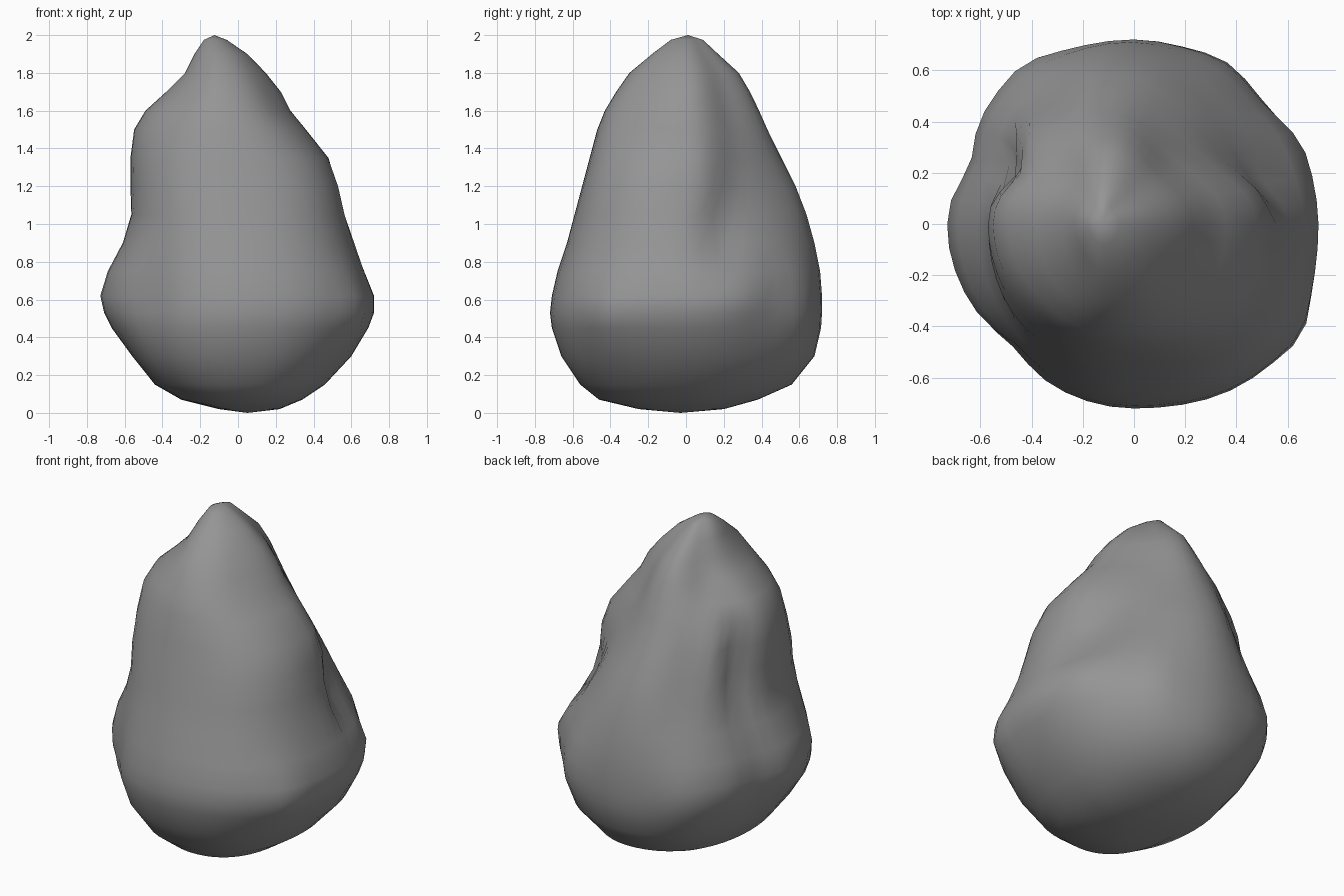
import bpy, bmesh, math
from mathutils import Vector

if "Cube" in bpy.data.objects:
    bpy.data.objects.remove(bpy.data.objects["Cube"], do_unlink=True)

SEGMENTS = 48

# Height, then left-most x, right-most x, front y and back y of each ring
LEVELS = [
    (.02, -.1, .22, -.25, .2), (.07, -.3, .34, -.46, .38),
    (.15, -.44, .46, -.56, .56), (.3, -.56, .6, -.66, .68),
    (.45, -.67, .69, -.71, .715), (.53, -.71, .72, -.72, .72),
    (.62, -.73, .72, -.71, .72), (.75, -.69, .67, -.68, .71),
    (.9, -.61, .62, -.63, .68), (1.05, -.565, .575, -.59, .64),
    (1.2, -.57, .54, -.55, .59), (1.35, -.57, .48, -.51, .52),
    (1.5, -.55, .36, -.47, .44), (1.6, -.49, .28, -.43, .39),
    (1.7, -.38, .23, -.37, .34), (1.8, -.28, .15, -.3, .28),
    (1.9, -.23, .05, -.18, .17), (1.975, -.18, -.06, -.08, .09),
]

# Height, then swelling of the back-right, back-left, front-left and
# front-right diagonals as seen from the front
CORNERS = [
    (0, .99, 1.03, 1.05, 1.05), (.3, .99, 1.03, 1.03, 1.05),
    (.6, .95, 1.01, .96, 1.06), (.75, .95, 1, .98, 1.06),
    (.95, .9, 1, 1.02, 1.06), (1.15, .84, .99, 1.04, 1.08),
    (1.4, .8, .97, 1, 1.05), (1.7, .82, .92, .96, 1.03), (2, .88, .9, .95, 1),
]

# Hollows and swellings: position, horizontal reach, vertical reach, depth
DENTS = [
    # Gullies on the back left
    ((-.27, .21, 1.56), .11, .15, .08),
    ((-.48, .21, 1.24), .1, .24, .1),
    ((-.46, .37, 1.1), .08, .2, -.02),
    ((-.3, .46, 1.2), .11, .25, .04),
    ((-.68, .25, .6), .13, .25, .05),
    # Hollow and ledge on the back right
    ((.42, .27, 1.15), .15, .25, .04),
    ((.54, .18, .93), .14, .18, .08),
    ((.56, -.03, 1.15), .07, .15, .02),
    ((.1, .5, 1.35), .18, .22, .04),
    ((.62, .3, .66), .14, .12, -.03),
    # Upper front, and corners around the belly
    ((.15, -.2, 1.65), .15, .2, .03),
    ((.35, .6, .55), .14, .25, -.03),
    ((-.42, .6, .55), .14, .25, -.03),
    ((.64, -.42, .5), .12, .2, -.03),
    ((-.47, -.48, .6), .12, .2, .03),
]


def corner_factor(z, quadrant):
    """How far the outline swells or shrinks on a diagonal at a height."""
    for low, high in zip(CORNERS, CORNERS[1:]):
        if z <= high[0]:
            t = (z - low[0]) / (high[0] - low[0])
            return low[quadrant + 1] * (1 - t) + high[quadrant + 1] * t


def surface_point(level, angle):
    z, left, right, front, back = level
    axis = Vector((-.12 * max(0, z - .6) / 1.4 + .04 * max(0, .3 - z), 0, z))
    c, s = math.cos(angle), math.sin(angle)
    half_x = right - axis.x if c > 0 else axis.x - left
    half_y = back if s > 0 else -front
    factor = corner_factor(z, int(angle / (math.pi / 2)))
    swell = 1 + (factor - 1) * math.sin(2 * angle) ** 2
    point = axis + Vector((c * half_x, s * half_y, 0)) * swell
    outward = Vector((c, s, 0))
    push = 0
    for centre, reach, height, depth in DENTS:
        d = point - Vector(centre)
        flat = (d.x ** 2 + d.y ** 2) / reach ** 2
        push += depth * math.exp(-flat - (d.z / height) ** 2)
    return point - outward * push


def build_rock():
    bm = bmesh.new()
    rings = []
    for level in LEVELS:
        rings.append([bm.verts.new(surface_point(level, math.tau * i / SEGMENTS))
                      for i in range(SEGMENTS)])
    # Skin between neighbouring rings
    for low, high in zip(rings, rings[1:]):
        for i in range(SEGMENTS):
            j = (i + 1) % SEGMENTS
            bm.faces.new((low[i], low[j], high[j], high[i]))
    # Rounded underside and peak
    base = bm.verts.new((.05, -.03, 0))
    peak = bm.verts.new((-.125, .01, 2))
    for i in range(SEGMENTS):
        j = (i + 1) % SEGMENTS
        bm.faces.new((base, rings[0][j], rings[0][i]))
        bm.faces.new((peak, rings[-1][i], rings[-1][j]))
    bmesh.ops.recalc_face_normals(bm, faces=bm.faces)
    mesh = bpy.data.meshes.new("rock")
    bm.to_mesh(mesh)
    bm.free()
    mesh.shade_smooth()
    rock = bpy.data.objects.new("rock", mesh)
    bpy.context.collection.objects.link(rock)
    return rock


# Plain grey stone
stone = bpy.data.materials.new("grey stone")
stone.use_nodes = True
colour = (.3, .3, .3, 1)
stone.diffuse_color = colour
stone.node_tree.nodes["Principled BSDF"].inputs["Base Color"].default_value = colour

rock = build_rock()
rock.data.materials.append(stone)
